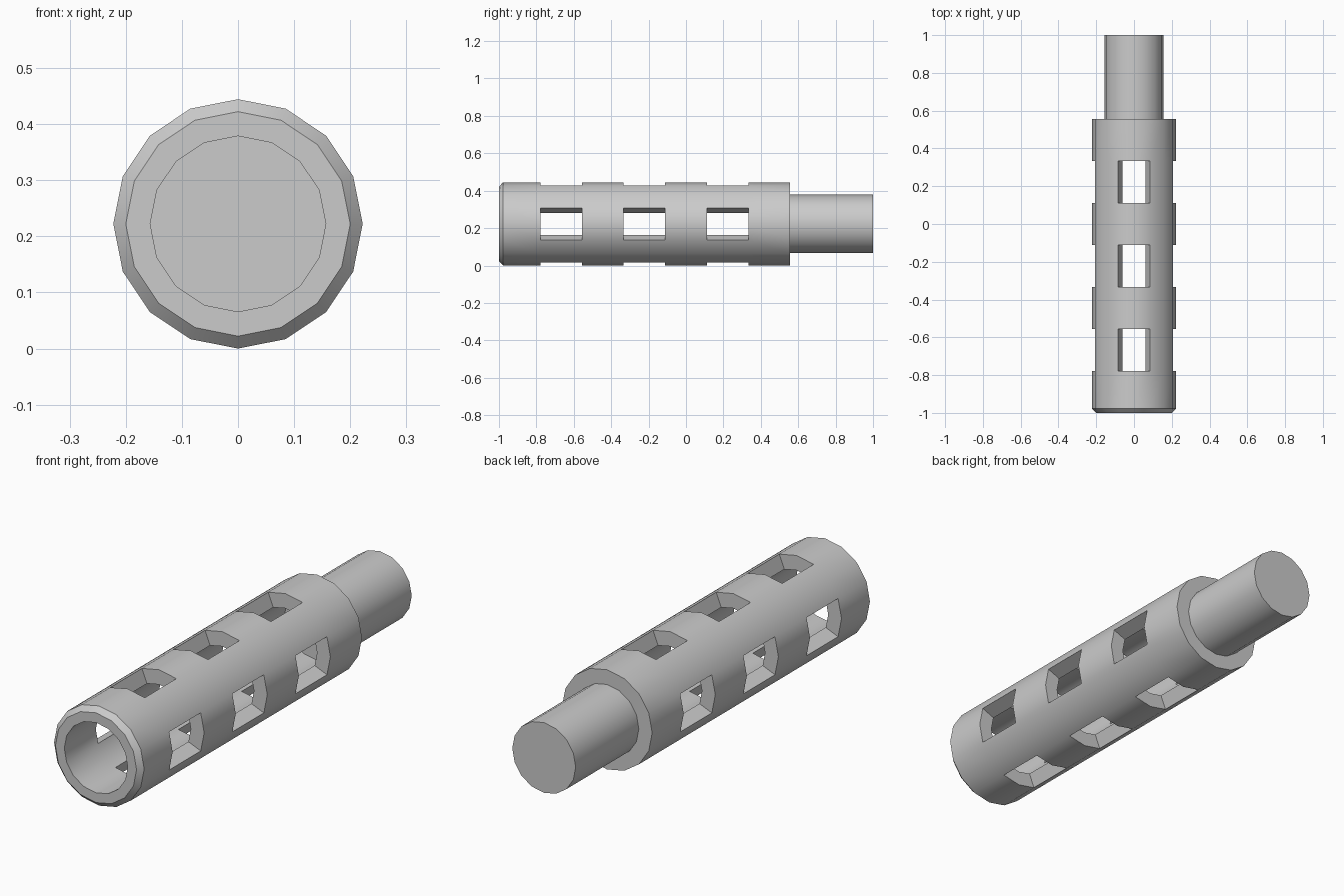
import bpy
import bmesh
from math import cos, sin, tau, radians

cube = bpy.data.objects.get("Cube")
if cube:
    bpy.data.objects.remove(cube, do_unlink=True)

SIDES = 16
OUTER, INNER, LIP = 0.2222, 0.1565, 0.2
CENTRE = OUTER
FLOOR = 0.55

# One grey for everything
grey = bpy.data.materials.new("plain_grey")
grey.use_nodes = True
colour = (0.6, 0.6, 0.6, 1)
grey.diffuse_color = colour
grey.node_tree.nodes["Principled BSDF"].inputs["Base Color"].default_value = colour


def ring(bm, radius, y):
    """Ring of vertices around the long axis, one vertex straight up."""
    return [bm.verts.new((radius * sin(tau * i / SIDES), y,
                          CENTRE + radius * cos(tau * i / SIDES)))
            for i in range(SIDES)]


def finish(bm, name):
    bmesh.ops.recalc_face_normals(bm, faces=bm.faces[:])
    mesh = bpy.data.meshes.new(name)
    bm.to_mesh(mesh)
    bm.free()
    mesh.materials.append(grey)
    obj = bpy.data.objects.new(name, mesh)
    bpy.context.collection.objects.link(obj)
    bpy.ops.object.select_all(action="DESELECT")
    obj.select_set(True)
    bpy.context.view_layer.objects.active = obj
    bpy.ops.object.shade_smooth_by_angle(angle=radians(30))
    return obj


def is_window(j, i):
    """Windows sit at top, bottom, left and right, in every other band."""
    return j in (2, 4, 6) and i % 4 in (0, 3)


# Barrel: hollow tube with a chamfered mouth and three rows of windows
stations = [-1, -0.978] + [-7 / 9 + k * 2 / 9 for k in range(7)]
bm = bmesh.new()
outer = [ring(bm, LIP if j == 0 else OUTER, y) for j, y in enumerate(stations)]
inner = [ring(bm, INNER, min(y, FLOOR)) for y in stations]

for j in range(len(stations) - 1):
    for i in range(SIDES):
        n = (i + 1) % SIDES
        if not is_window(j, i):
            for skin in (outer, inner):
                bm.faces.new((skin[j][i], skin[j][n], skin[j + 1][n], skin[j + 1][i]))
            continue
        # Radial walls around each window
        borders = [((j, i), (j, n), (j - 1, i)), ((j + 1, i), (j + 1, n), (j + 1, i)),
                   ((j, i), (j + 1, i), (j, i - 1)), ((j, n), (j + 1, n), (j, n))]
        for (aj, ai), (bj, bi), neighbour in borders:
            if not is_window(*neighbour):
                bm.faces.new((outer[aj][ai], outer[bj][bi], inner[bj][bi], inner[aj][ai]))

# Mouth rim, bore floor and back disc
for i in range(SIDES):
    n = (i + 1) % SIDES
    bm.faces.new((outer[0][i], outer[0][n], inner[0][n], inner[0][i]))
bm.faces.new(inner[-1])
bm.faces.new(outer[-1])
finish(bm, "barrel")

# Rear rod: narrower solid cylinder
bm = bmesh.new()
front, back = ring(bm, INNER, FLOOR + 0.003), ring(bm, INNER, 1)
for i in range(SIDES):
    n = (i + 1) % SIDES
    bm.faces.new((front[i], front[n], back[n], back[i]))
bm.faces.new(front)
bm.faces.new(back)
finish(bm, "rear_rod")
